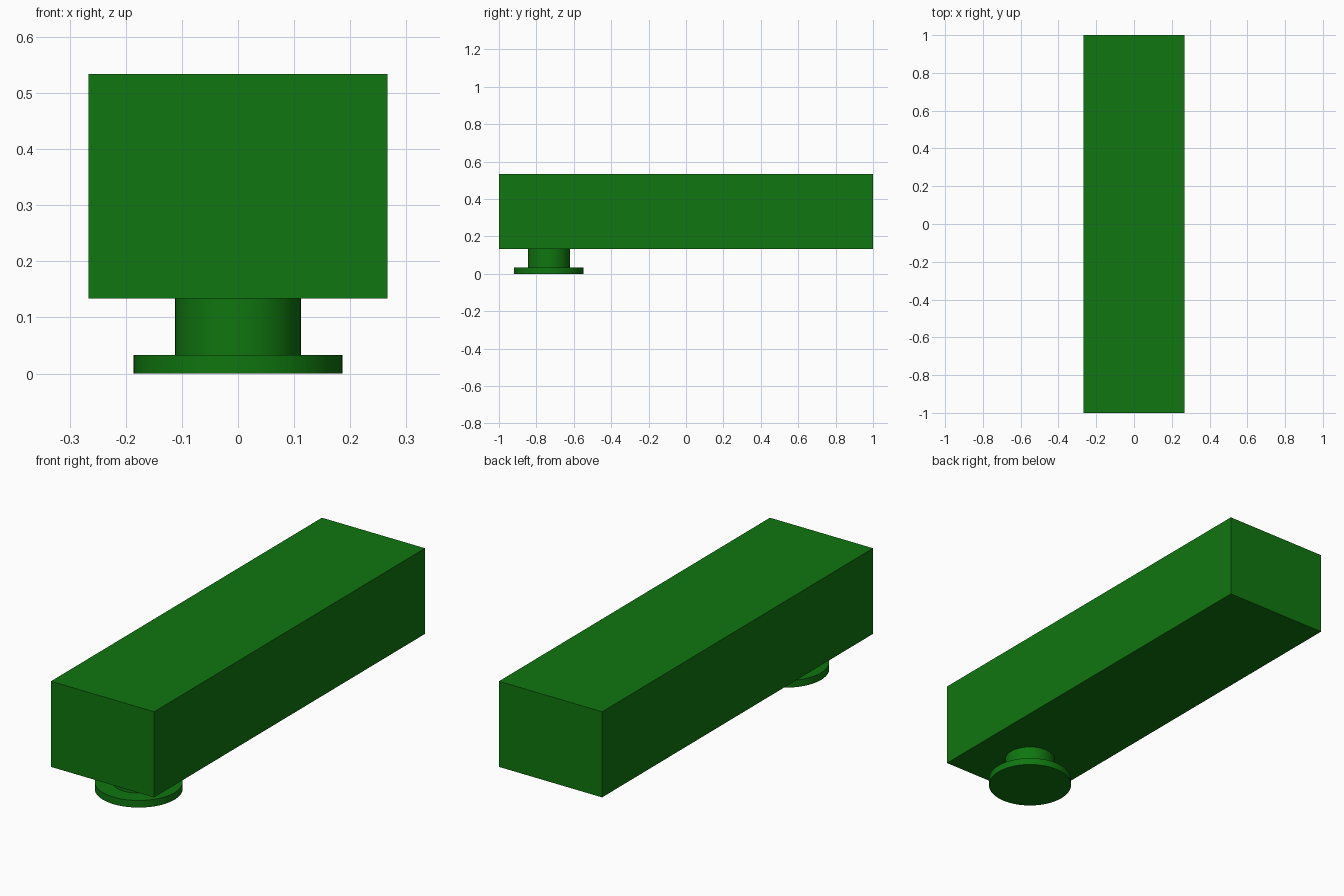
import bpy
import math

if "Cube" in bpy.data.objects:
    bpy.data.objects.remove(bpy.data.objects["Cube"])

green = bpy.data.materials.new("green")
green.diffuse_color = (0.005, 0.18, 0.005, 1)
green.use_nodes = True
green.node_tree.nodes["Principled BSDF"].inputs["Base Color"].default_value = green.diffuse_color

PEG_Y = -0.733


def finish(obj, name):
    obj.name = name
    obj.data.materials.append(green)


def disc(name, radius, z0, z1):
    bpy.ops.mesh.primitive_cylinder_add(
        vertices=64, radius=radius, depth=z1 - z0,
        location=(0, PEG_Y, (z0 + z1) / 2))
    bpy.ops.object.shade_smooth_by_angle(angle=math.radians(30))
    finish(bpy.context.object, name)


# Long rectangular body
bpy.ops.mesh.primitive_cube_add(size=1, location=(0, 0, 0.334))
body = bpy.context.object
body.scale = (0.533, 2.0, 0.4)
bpy.ops.object.transform_apply(location=False, rotation=False, scale=True)
finish(body, "body")

# Round peg under the front end: narrow neck and wide base flange
disc("peg_neck", 0.112, 0.033, 0.134)
disc("peg_flange", 0.186, 0.0, 0.033)
